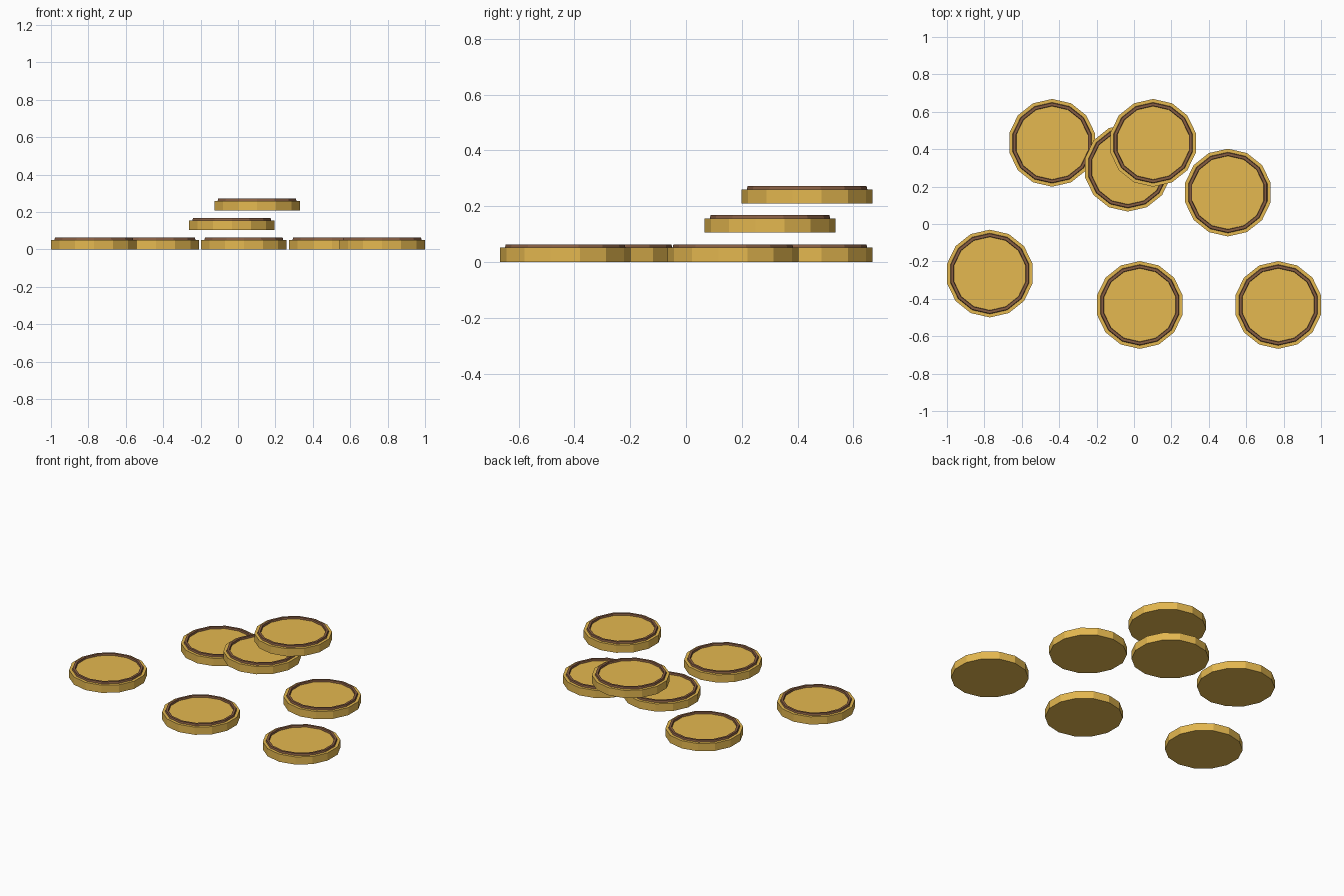
import bpy, bmesh
from math import sin, cos, pi

cube = bpy.data.objects.get("Cube")
if cube:
    bpy.data.objects.remove(cube, do_unlink=True)

SIDES = 14
RADIUS = 0.2345


def make_material(name, color):
    mat = bpy.data.materials.new(name)
    mat.use_nodes = True
    mat.diffuse_color = color
    mat.node_tree.nodes["Principled BSDF"].inputs["Base Color"].default_value = color
    return mat


gold = make_material("gold", (0.78, 0.48, 0.08, 1))
brown = make_material("brown", (0.24, 0.11, 0.055, 1))


def lathe(name, profile, ring_bands):
    """Spin (radius, height) points round z and cap both ends; listed bands are brown."""
    bm = bmesh.new()
    rings = [[bm.verts.new((r * sin(2 * pi * i / SIDES), r * cos(2 * pi * i / SIDES), z))
              for i in range(SIDES)] for r, z in profile]
    bm.faces.new(rings[0])
    bm.faces.new(rings[-1])
    for band, (a, b) in enumerate(zip(rings, rings[1:])):
        for i in range(SIDES):
            j = (i + 1) % SIDES
            face = bm.faces.new((a[i], a[j], b[j], b[i]))
            face.material_index = int(band in ring_bands)
    bmesh.ops.recalc_face_normals(bm, faces=bm.faces)
    mesh = bpy.data.meshes.new(name)
    bm.to_mesh(mesh)
    bm.free()
    mesh.materials.append(gold)
    mesh.materials.append(brown)
    return mesh


# Coin: bottom edge, top edge, raised brown ring, gold face sunk inside it
coin = lathe("coin", [(RADIUS, 0), (RADIUS, 0.051), (0.216, 0.051), (0.213, 0.063),
                      (0.198, 0.063), (0.196, 0.051)], ring_bands=(2, 3, 4))

# Scattered coins, three of them piled up
places = [(-0.771, -0.265, 0), (0.031, -0.433, 0), (0.771, -0.433, 0), (0.502, 0.168, 0),
          (-0.438, 0.434, 0), (-0.033, 0.301, 0.105), (0.102, 0.434, 0.209)]
for n, place in enumerate(places, 1):
    obj = bpy.data.objects.new(f"coin_{n}", coin)
    obj.location = place
    bpy.context.collection.objects.link(obj)
